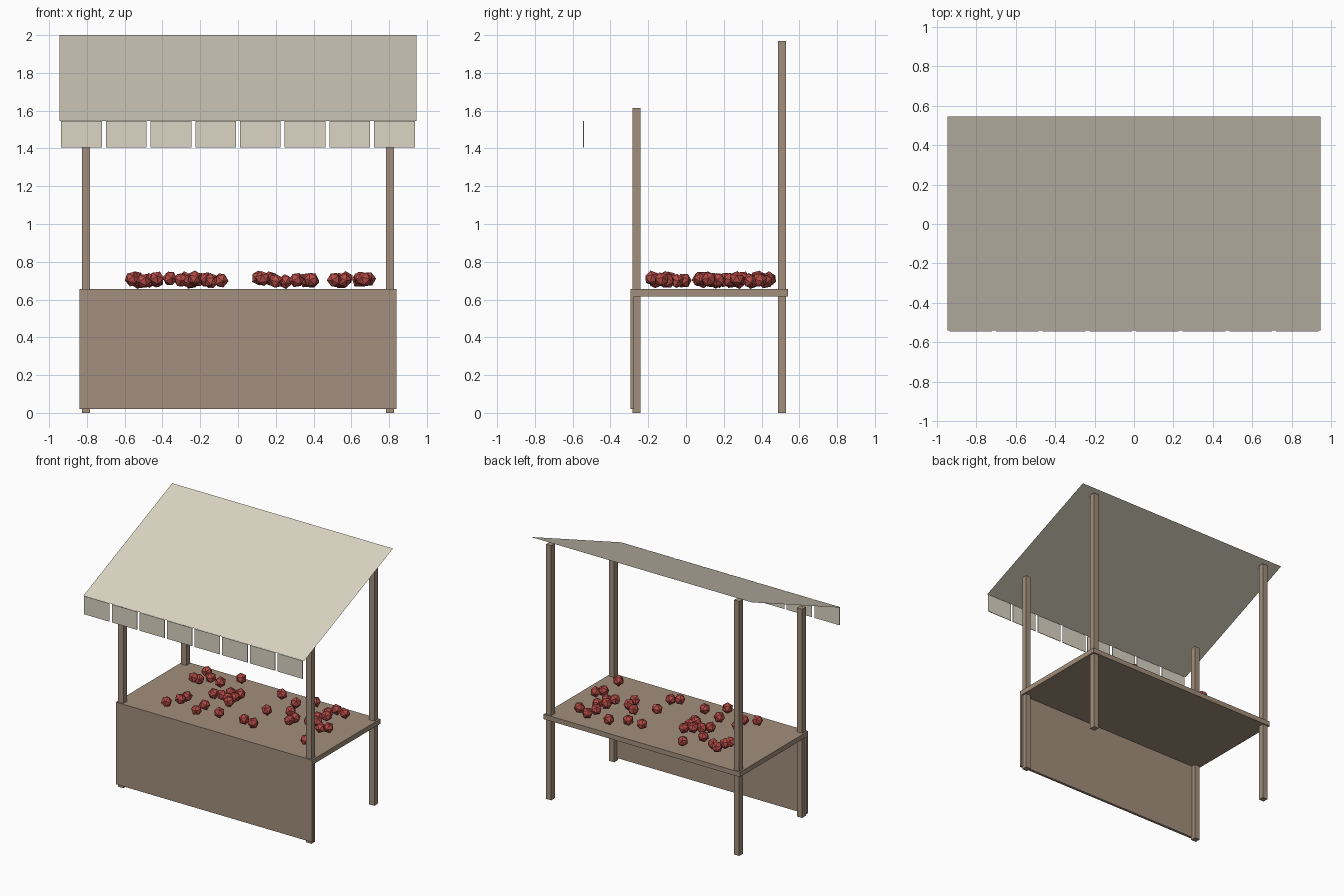
import bpy
import bmesh
import random
from mathutils import Matrix, Vector, Euler

if "Cube" in bpy.data.objects:
    bpy.data.objects.remove(bpy.data.objects["Cube"], do_unlink=True)
random.seed(4)


def material(name, rgb):
    mat = bpy.data.materials.new(name)
    mat.use_nodes = True
    color = (*rgb, 1)
    mat.diffuse_color = color
    mat.node_tree.nodes["Principled BSDF"].inputs["Base Color"].default_value = color
    return mat


wood = material("brown wood", (0.36, 0.275, 0.2))
cloth = material("cream cloth", (0.71, 0.66, 0.55))
red = material("red fruit", (0.45, 0.07, 0.06))


def finish(name, bm, mat):
    mesh = bpy.data.meshes.new(name)
    bm.to_mesh(mesh)
    bm.free()
    mesh.materials.append(mat)
    obj = bpy.data.objects.new(name, mesh)
    bpy.context.collection.objects.link(obj)
    return obj


def box(name, low, high, mat):
    low, high = Vector(low), Vector(high)
    bm = bmesh.new()
    bmesh.ops.create_cube(bm, size=1, matrix=Matrix.LocRotScale(
        (low + high) / 2, None, high - low))
    return finish(name, bm, mat)


# Four corner posts, taller at the back
half = 0.022
for side, x in (("right", -0.805), ("left", 0.805)):
    for end, y, top in (("front", -0.262, 1.615), ("back", 0.508, 1.97)):
        box(f"{end}_{side}_post", (x - half, y - half, 0),
            (x + half, y + half, top), wood)

# Counter top and front panel
box("counter_top", (-0.84, -0.295, 0.617), (0.84, 0.54, 0.655), wood)
box("front_panel", (-0.84, -0.295, 0.02), (0.84, -0.275, 0.617), wood)

# Sloping cloth canopy, a single flat sheet
bm = bmesh.new()
bm.faces.new([bm.verts.new(p) for p in (
    (-0.945, -0.54, 1.545), (0.945, -0.54, 1.545),
    (0.945, 0.545, 2), (-0.945, 0.545, 2))])
finish("canopy", bm, cloth)

# Row of hanging flaps along the front edge
for i in range(8):
    x = (i - 3.5) * 0.2365
    box(f"canopy_flap_{i + 1}", (x - 0.108, -0.545, 1.405),
        (x + 0.108, -0.541, 1.545), cloth)

# Scattered faceted fruit, positions in hundredths
spots = [(-50, -16), (-43, -9), (-43, -1), (-23, -18), (-25, -5), (-54, 39),
         (-56, 26), (-53, 28), (-47, 34), (-36, 30), (-30, 13), (-25, 16),
         (-21, 21), (-15, 24), (-15, 17), (-17, 12), (-14, 9), (-9, -10),
         (-28, 44), (11, 38), (17, 11), (13, -11), (20, -10), (25, 35),
         (36, 43), (31, 20), (39, 14), (39, 7), (67, -13), (51, 14), (56, 17),
         (52, 23), (53, 34), (55, 42), (64, 39), (57, 27), (65, 8), (69, 12)]
bm = bmesh.new()
for x, y in spots:
    spin = Euler([random.uniform(0, 6) for _ in range(3)])
    place = Vector((x / 100, y / 100, random.uniform(0.695, 0.715)))
    bmesh.ops.create_icosphere(bm, subdivisions=1, radius=0.041,
                               matrix=Matrix.LocRotScale(place, spin, None))
finish("fruit", bm, red)
